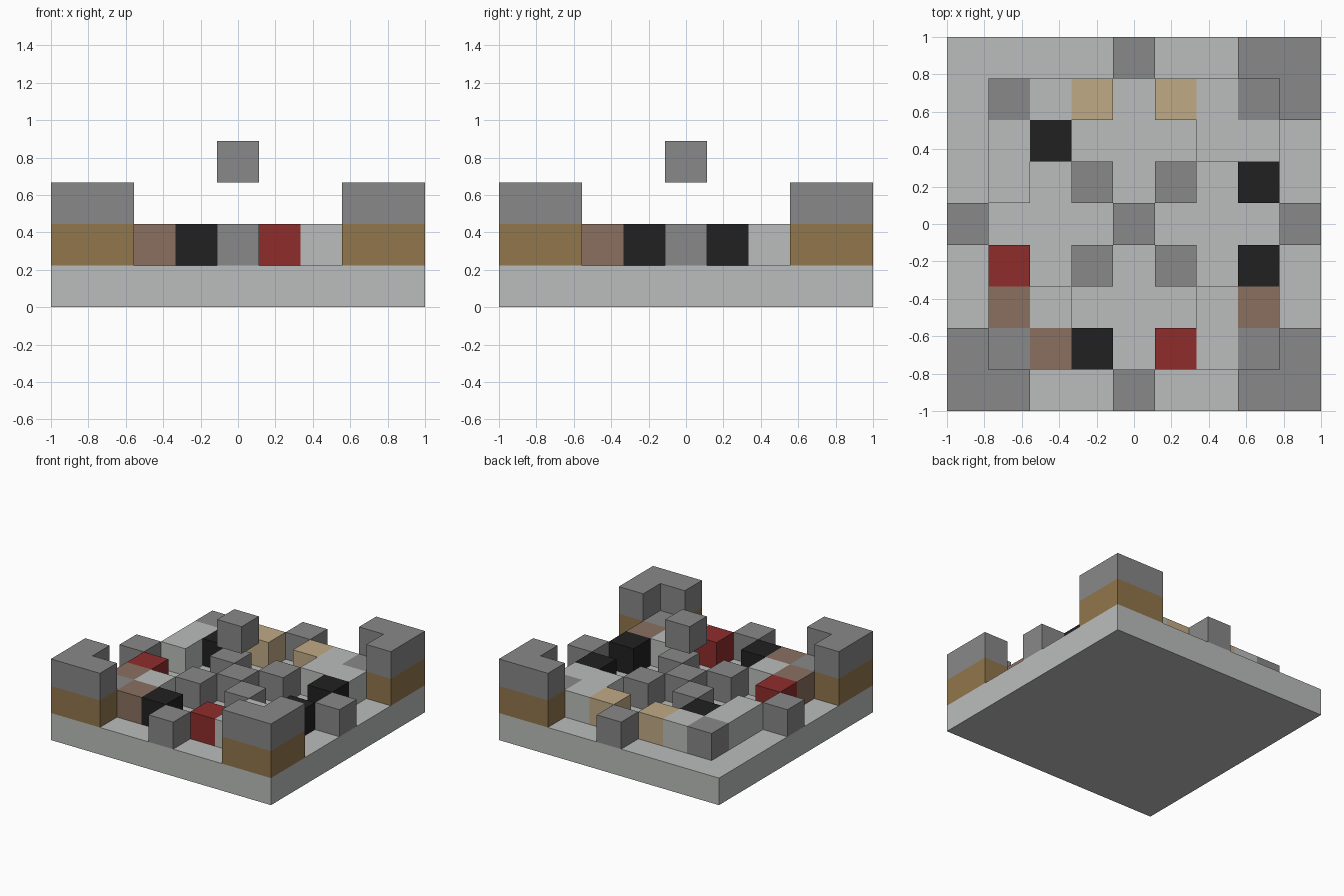
import bpy
import bmesh
from mathutils import Vector

if "Cube" in bpy.data.objects:
    bpy.data.objects.remove(bpy.data.objects["Cube"], do_unlink=True)

CELL = 2 / 9  # edge of one block


def linear(hex_colour):
    out = []
    for i in (0, 2, 4):
        c = int(hex_colour[i:i + 2], 16) / 255
        out.append(c / 12.92 if c <= 0.04045 else ((c + 0.055) / 1.055) ** 2.4)
    return (*out, 1.0)


def make_material(name, hex_colour):
    mat = bpy.data.materials.new(name)
    mat.use_nodes = True
    mat.diffuse_color = linear(hex_colour)
    shader = next(n for n in mat.node_tree.nodes if n.type == "BSDF_PRINCIPLED")
    shader.inputs["Base Color"].default_value = mat.diffuse_color
    shader.inputs["Roughness"].default_value = 0.9
    return mat


COLOURS = {
    "L": make_material("pale_stone", "BBBEBC"),
    "G": make_material("grey_stone", "888888"),
    "O": make_material("ochre_wood", "91764B"),
    "B": make_material("dusty_brown", "8A7060"),
    "T": make_material("tan", "C0AA86"),
    "K": make_material("black", "212121"),
    "R": make_material("red", "902C2C"),
}


def build_blocks(name, cells):
    """Joined blocks from {(column, row, layer): colour}, without inner faces."""
    bm = bmesh.new()
    keys = sorted(set(cells.values()))
    for cell, colour in cells.items():
        centre = Vector((cell[0], cell[1], cell[2] + 0.5)) * CELL
        for axis in range(3):
            for sign in (-1, 1):
                normal = Vector((0, 0, 0))
                normal[axis] = sign
                beside = tuple(int(c + n) for c, n in zip(cell, normal))
                if beside in cells:
                    continue
                u = Vector((0, 0, 0))
                u[(axis + 1) % 3] = 1
                v = normal.cross(u)
                corners = (u + v, v - u, -u - v, u - v)
                face = bm.faces.new([bm.verts.new(centre + (normal + c) * CELL / 2)
                                     for c in corners])
                face.material_index = keys.index(colour)
    bmesh.ops.remove_doubles(bm, verts=bm.verts, dist=0.001)
    bmesh.ops.recalc_face_normals(bm, faces=bm.faces)
    mesh = bpy.data.meshes.new(name)
    bm.to_mesh(mesh)
    bm.free()
    for key in keys:
        mesh.materials.append(COLOURS[key])
    obj = bpy.data.objects.new(name, mesh)
    bpy.context.collection.objects.link(obj)
    return obj


# Square floor slab
bpy.ops.mesh.primitive_cube_add(size=1, location=(0, 0, CELL / 2))
floor = bpy.context.object
floor.name = "floor_slab"
floor.scale = (2, 2, CELL)
floor.data.materials.append(COLOURS["L"])

# Mirrored corner groups: block colours, and whether a tall wall wraps the corner
CLUSTER = [(3, 3), (2, 3), (1, 3), (3, 2), (3, 1), (2, 2)]
WALL = [(4, 4), (3, 4), (4, 3)]
QUADRANTS = {
    "back_left": (1, 1, "GLTLKL", True),
    "back_right": (-1, 1, "GLTLLK", False),
    "front_left": (1, -1, "GLRBKL", True),
    "front_right": (-1, -1, "GBKBRL", True),
}
for side, (sx, sy, colours, has_wall) in QUADRANTS.items():
    build_blocks(side + "_cluster",
                 {(x * sx, y * sy, 1): c for (x, y), c in zip(CLUSTER, colours)})
    build_blocks(side + "_pillar", {(sx, sy, 1): "G"})
    if has_wall:
        build_blocks(side + "_wall",
                     {(x * sx, y * sy, z): c for x, y in WALL
                      for z, c in ((1, "O"), (2, "G"))})

# Pedestals at the centre and the middle of each edge
for name, x, y in (("centre", 0, 0), ("left", 4, 0), ("right", -4, 0),
                   ("back", 0, 4), ("front", 0, -4)):
    build_blocks(name + "_pedestal", {(x, y, 1): "G"})

# Block hovering above the centre
build_blocks("floating_block", {(0, 0, 3): "G"})
